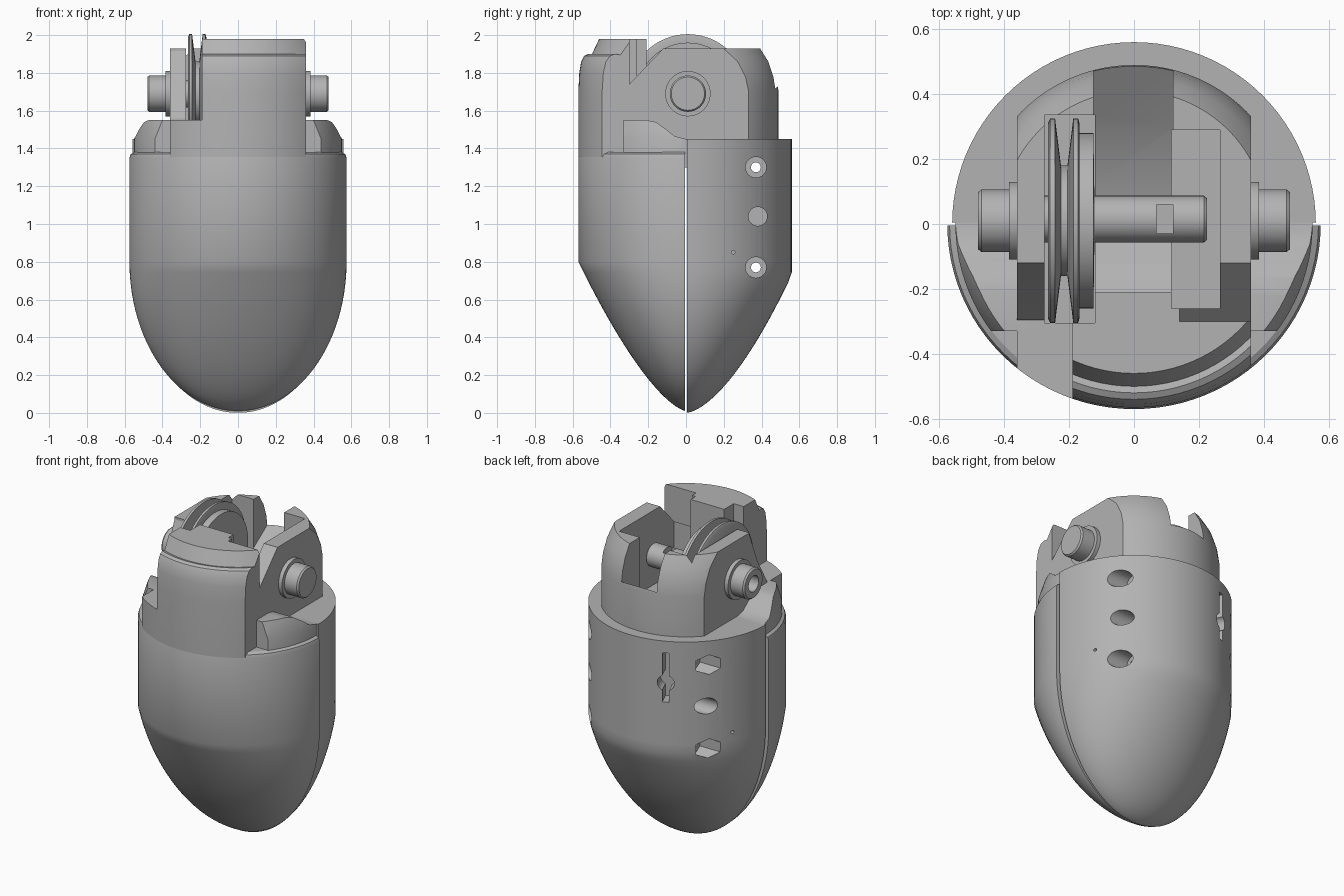
import bpy, bmesh, math
from mathutils import Matrix, Vector

if "Cube" in bpy.data.objects:
    bpy.data.objects.remove(bpy.data.objects["Cube"])

grey = bpy.data.materials.new("plain_grey")
grey.use_nodes = True
COLOUR = (0.45, 0.45, 0.45, 1)
grey.diffuse_color = COLOUR
grey.node_tree.nodes["Principled BSDF"].inputs["Base Color"].default_value = COLOUR


def make(name, bm, matrix=None):
    if matrix:
        bm.transform(matrix)
    bmesh.ops.recalc_face_normals(bm, faces=bm.faces)
    mesh = bpy.data.meshes.new(name)
    bm.to_mesh(mesh)
    bm.free()
    mesh.materials.append(grey)
    obj = bpy.data.objects.new(name, mesh)
    bpy.context.collection.objects.link(obj)
    return obj


def loft(name, rings, sides=96, matrix=None, closed=False):
    """Stack elliptical rings (z, half width, half depth)."""
    bm = bmesh.new()
    loops = []
    for z, w, d in rings:
        angles = [math.tau * i / sides for i in range(sides)]
        loops.append([bm.verts.new((w * math.cos(a), d * math.sin(a), z)) for a in angles])
    pairs = list(zip(loops, loops[1:]))
    if closed:
        pairs.append((loops[-1], loops[0]))
    else:
        bm.faces.new(loops[0])
        bm.faces.new(loops[-1])
    for a, b in pairs:
        for i in range(sides):
            j = (i + 1) % sides
            bm.faces.new((a[i], a[j], b[j], b[i]))
    return make(name, bm, matrix)


def lathe_x(name, profile, y=0.01, z=1.69, sides=64, closed=False):
    """Turn (x, radius) points about an axis along x."""
    place = Matrix.Translation((0, y, z)) @ Matrix.Rotation(math.pi / 2, 4, 'Y')
    return loft(name, [(x, r, r) for x, r in profile], sides, place, closed)


def box(lo, hi):
    bm = bmesh.new()
    lo, hi = Vector(lo), Vector(hi)
    size = Matrix.Diagonal((*(hi - lo), 1))
    bmesh.ops.create_cube(bm, size=1, matrix=Matrix.Translation((lo + hi) / 2) @ size)
    return make("cutter", bm)


def prism_x(name, x0, x1, profile):
    """Extrude a (y, z) outline from x0 to x1."""
    bm = bmesh.new()
    face = bm.faces.new([bm.verts.new((x0, y, z)) for y, z in profile])
    new = bmesh.ops.extrude_face_region(bm, geom=[face])["geom"]
    bmesh.ops.translate(bm, vec=(x1 - x0, 0, 0),
                        verts=[v for v in new if isinstance(v, bmesh.types.BMVert)])
    return make(name, bm)


def combine(obj, operation, *tools):
    for tool in tools:
        mod = obj.modifiers.new("bool", 'BOOLEAN')
        mod.operation, mod.solver, mod.object = operation, 'EXACT', tool
        bpy.context.view_layer.update()
        mesh = bpy.data.meshes.new_from_object(
            obj.evaluated_get(bpy.context.evaluated_depsgraph_get()))
        obj.modifiers.clear()
        obj.data = mesh
        bpy.data.objects.remove(tool)
    return obj


def finish(obj):
    bpy.ops.object.select_all(action='DESELECT')
    obj.select_set(True)
    bpy.context.view_layer.objects.active = obj
    bpy.ops.object.shade_smooth_by_angle(angle=math.radians(28))


def dome(w, d, z0, side_z, depth_z, power):
    """Pointed bottom: elliptical from the front, leaner from the side."""
    rings = []
    steps = 28
    for i in range(1, steps + 1):
        z = side_z * (i / steps) ** 2
        t = z / side_z
        rings.append((z0 + z, w * math.sqrt(1 - (1 - t) ** 2),
                      d * min(1, z / depth_z) ** power))
    return rings


# Rear shell: half of a domed cylinder
shell = loft("rear_shell", dome(0.56, 0.56, 0, 0.8, 0.73, 0.62) + [(1.45, 0.56, 0.56)])
combine(shell, 'INTERSECT', box((-1, 0.005, -1), (1, 1, 3)))

# Screw holes: round pockets on the left, hexagonal on the right, through bores
for z in (1.3, 0.77):
    combine(shell, 'DIFFERENCE',
            lathe_x("cutter", [(-1, 0.026), (1, 0.026)], 0.37, z, 24),
            lathe_x("cutter", [(0.32, 0.055), (1, 0.055)], 0.37, z, 32),
            lathe_x("cutter", [(-1, 0.062), (-0.32, 0.062)], 0.37, z, 6))
for s in (-1, 1):
    a, b = sorted((s * 0.3, s))
    combine(shell, 'DIFFERENCE',
            lathe_x("cutter", [(a, 0.05), (b, 0.05)], 0.38, 1.04, 32),
            lathe_x("cutter", [(a, 0.009), (b, 0.009)], 0.25, 0.85, 12))

# Keyhole slot in the back of the shell
turn = Matrix.Rotation(math.radians(113), 4, 'Z')
slot = box((0.47, -0.02, 1.065), (0.7, 0.02, 1.375))
slot.data.transform(turn)
eye = lathe_x("cutter", [(0.47, 0.05), (0.7, 0.05)], 0, 1.185, 24)
eye.data.transform(turn)
combine(shell, 'DIFFERENCE', slot, eye)

# Front cover: slightly larger half with a rounded upper lip
cover = loft("front_cover", dome(0.575, 0.57, 0.01, 0.79, 0.79, 0.68)
             + [(1.35, 0.575, 0.57), (1.37, 0.568, 0.563), (1.38, 0.55, 0.545)])
combine(cover, 'INTERSECT', box((-1, -1, -1), (1, -0.005, 3)))

# Shoulder ears beside the neck
ears = []
for side, name in ((1, "left_ear"), (-1, "right_ear")):
    ear = prism_x(name, side * 0.33, side * 0.7,
                  [(-0.33, 1.3), (-0.33, 1.55), (-0.21, 1.55), (-0.16, 1.54), (-0.11, 1.505),
                   (-0.06, 1.465), (0, 1.45), (0.02, 1.45), (0.02, 1.3)])
    ears.append(combine(ear, 'INTERSECT', loft("cutter", [
        (1.2, 0.55, 0.55), (1.45, 0.55, 0.55), (1.53, 0.525, 0.525), (1.6, 0.5, 0.5)])))

# Neck front: tall face with rounded brow and bevelled bridge
neck_front = loft("neck_front", [
    (1.355, 0.575, 0.57), (1.7, 0.575, 0.57), (1.8, 0.57, 0.565), (1.86, 0.558, 0.555),
    (1.89, 0.54, 0.54), (1.9, 0.52, 0.52), (1.895, 0.5, 0.5), (1.98, 0.46, 0.46)])
combine(neck_front, 'INTERSECT', box((-0.36, -1, 1), (0.36, -0.12, 3)))

# Neck rear: flat cheeks and a rounded back
neck_rear = loft("neck_rear", [
    (1.4, 0.49, 0.49), (1.7, 0.49, 0.49), (1.78, 0.478, 0.478), (1.86, 0.452, 0.452),
    (1.93, 0.41, 0.41)])
combine(neck_rear, 'INTERSECT', box((-0.36, -0.12, 1), (0.36, 1, 3)))

# Hollows in the neck: pulley slot, side chamber, central cable channel
FLOOR = 1.46
for part in (neck_front, neck_rear):
    combine(part, 'DIFFERENCE',
            box((-0.275, -0.305, FLOOR), (-0.12, 0.335, 2.2)),
            box((0.115, -0.26, FLOOR), (0.265, 0.29, 2.2)),
            prism_x("cutter", -0.125, 0.12, [
                (0.6, 2.2), (0.6, 1.78), (0.49, 1.73), (0.3, 1.6), (0.12, 1.5), (-0.03, FLOOR),
                (-0.13, 1.49), (-0.21, 1.56), (-0.21, 2.2)]))

# Bridge ends: sloping gaps behind it and the open cable notch at one side
combine(neck_front, 'DIFFERENCE',
        box((-0.6, -0.8, 1.55), (-0.19, -0.295, 2.2)),
        prism_x("cutter", 0.14, 0.6, [(-0.3, 2.2), (-0.3, 1.74), (-0.11, 1.94), (-0.11, 2.2)]),
        prism_x("cutter", -0.6, -0.14, [(-0.3, 2.2), (-0.3, 1.55), (-0.2, 1.72),
                                        (-0.11, 1.94), (-0.11, 2.2)]))

# Grooved pulley with its hub, and the spool shaft
pulley = lathe_x("pulley", [
    (-0.265, 0.08), (-0.265, 0.3), (-0.258, 0.315), (-0.243, 0.315), (-0.225, 0.17),
    (-0.205, 0.17), (-0.187, 0.315), (-0.172, 0.315), (-0.168, 0.3), (-0.168, 0.27),
    (-0.125, 0.27), (-0.122, 0.08)])
shaft = lathe_x("spool_shaft", [(-0.3, 0.072), (0.215, 0.072), (0.225, 0.064)], 0.015, 1.69)
combine(shaft, 'DIFFERENCE', box((0.07, -0.03, 1.69), (0.12, 0.06, 1.9)))

# Side axle stubs with collars; the right one is hollow
left_axle = lathe_x("left_axle", [(0.33, 0.12), (0.385, 0.12), (0.385, 0.096),
                                  (0.47, 0.096), (0.48, 0.088)])
right_axle = lathe_x("right_axle", [(-0.33, 0.12), (-0.385, 0.12), (-0.385, 0.096),
                                    (-0.47, 0.096), (-0.48, 0.088), (-0.48, 0.05),
                                    (-0.36, 0.05), (-0.36, 0.003), (-0.33, 0.003)])

for obj in [shell, cover, neck_front, neck_rear, pulley, shaft, left_axle, right_axle] + ears:
    finish(obj)
